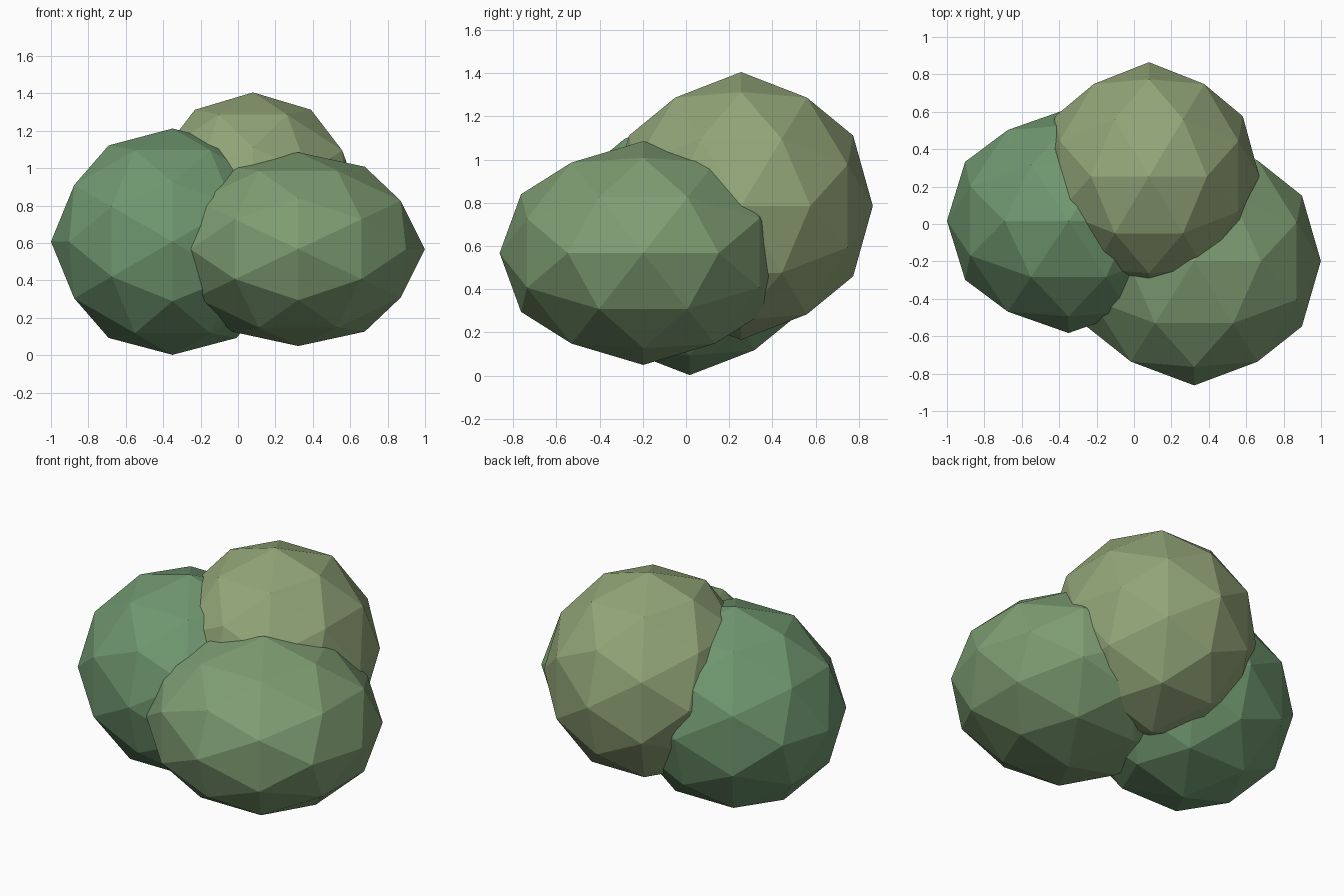
import bpy, bmesh, math
from mathutils import Matrix, Vector

if "Cube" in bpy.data.objects:
    bpy.data.objects.remove(bpy.data.objects["Cube"])


def foliage_clump(name, centre, radii, colour):
    """Flat-shaded 80-sided ball, turned so its vertices lie on the axes."""
    bm = bmesh.new()
    bmesh.ops.create_icosphere(bm, subdivisions=2, radius=1.0)
    turn = Matrix.Rotation(-0.5 * math.atan(2), 4, 'Y')
    bm.transform(Matrix.Translation(Vector(centre)) @ Matrix.Diagonal((*radii, 1)) @ turn)
    mesh = bpy.data.meshes.new(name)
    bm.to_mesh(mesh)
    bm.free()
    mat = bpy.data.materials.new(name + "_green")
    mat.diffuse_color = (*colour, 1)
    mat.use_nodes = True
    mat.node_tree.nodes["Principled BSDF"].inputs["Base Color"].default_value = mat.diffuse_color
    mesh.materials.append(mat)
    obj = bpy.data.objects.new(name, mesh)
    bpy.context.collection.objects.link(obj)


# Three overlapping leaf clumps forming the bush
foliage_clump("left_clump", (-0.35, 0.017, 0.607), (0.65, 0.60, 0.605), (0.16, 0.31, 0.16))
foliage_clump("right_front_clump", (0.322, -0.198, 0.567), (0.677, 0.665, 0.518), (0.21, 0.34, 0.17))
foliage_clump("back_top_clump", (0.08, 0.255, 0.785), (0.59, 0.61, 0.62), (0.29, 0.38, 0.19))
